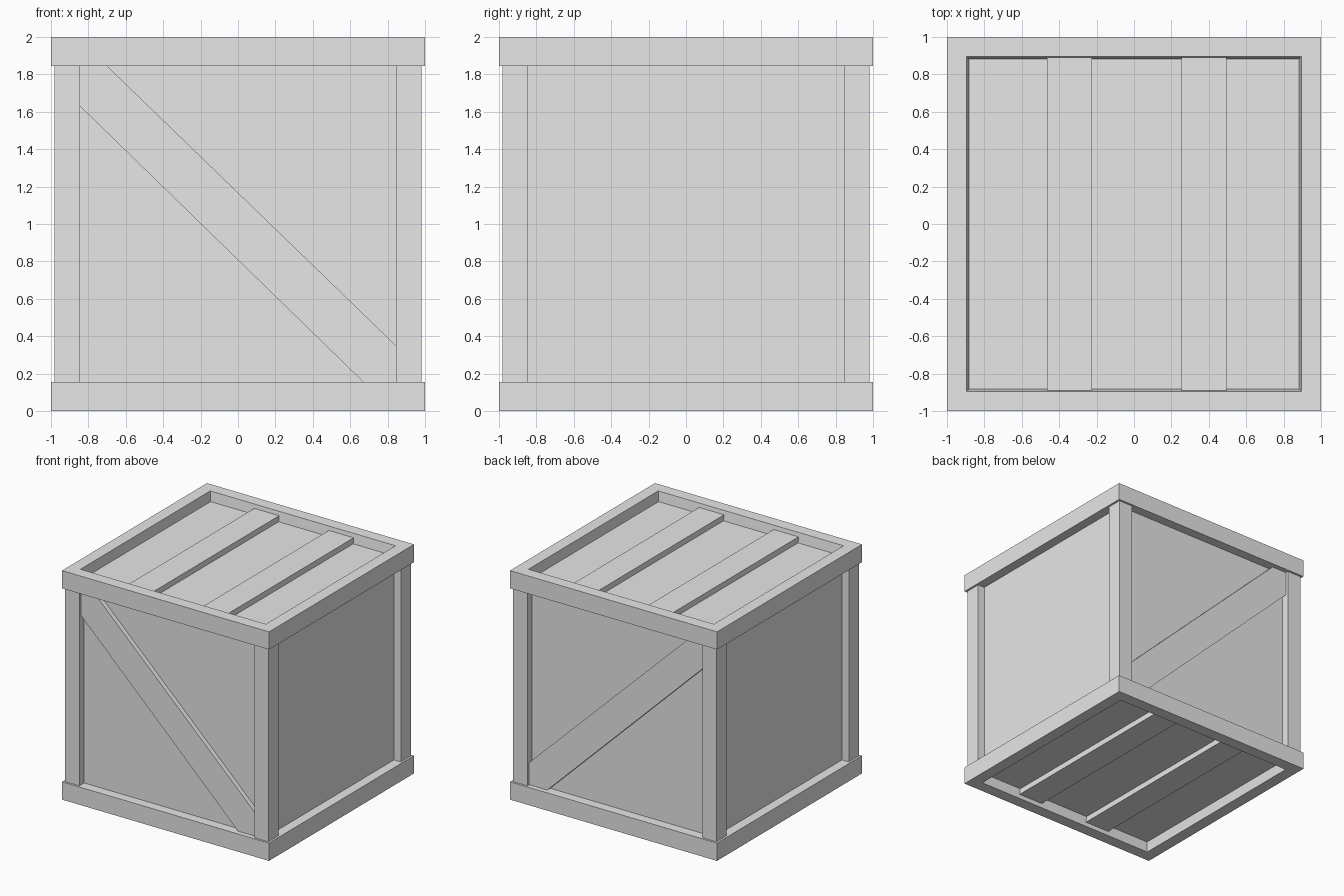
import bpy
import bmesh

old = bpy.data.objects.get("Cube")
if old:
    bpy.data.objects.remove(old, do_unlink=True)

# One plain grey for the whole crate
GREY = (0.8, 0.8, 0.8, 1.0)
grey = bpy.data.materials.new("plain_grey")
grey.use_nodes = True
grey.diffuse_color = GREY
grey.node_tree.nodes["Principled BSDF"].inputs["Base Color"].default_value = GREY


def finish(name, bm):
    bmesh.ops.recalc_face_normals(bm, faces=bm.faces)
    mesh = bpy.data.meshes.new(name)
    bm.to_mesh(mesh)
    bm.free()
    mesh.materials.append(grey)
    obj = bpy.data.objects.new(name, mesh)
    bpy.context.scene.collection.objects.link(obj)
    return obj


def box(name, low, high):
    bm = bmesh.new()
    bmesh.ops.create_cube(bm, size=1)
    for v in bm.verts:
        v.co = [a + (b - a) * (c + 0.5) for a, b, c in zip(low, high, v.co)]
    return finish(name, bm)


def square_frame(name, profile):
    """Carry a closed (half width, height) profile around a square."""
    bm = bmesh.new()
    corners = [(-1, -1), (1, -1), (1, 1), (-1, 1)]
    rings = [[bm.verts.new((sx * h, sy * h, z)) for sx, sy in corners]
             for h, z in profile]
    for a, b in zip(rings, rings[1:] + rings[:1]):
        for i in range(4):
            j = (i + 1) % 4
            bm.faces.new((a[i], a[j], b[j], b[i]))
    return finish(name, bm)


def plate(name, outline, y0, y1):
    """Extrude an (x, z) outline from y0 to y1."""
    bm = bmesh.new()
    face = bm.faces.new([bm.verts.new((x, y0, z)) for x, z in outline])
    new = bmesh.ops.extrude_face_region(bm, geom=[face])["geom"]
    verts = [g for g in new if isinstance(g, bmesh.types.BMVert)]
    bmesh.ops.translate(bm, verts=verts, vec=(0, y1 - y0, 0))
    return finish(name, bm)


PANEL, POST_IN, POST_OUT = 0.916, 0.845, 0.982
RIM, DECK, SLAT = 0.155, 0.085, 0.035

# Recessed panels on all six sides
box("panel_core", (-PANEL, -PANEL, DECK), (PANEL, PANEL, 2 - DECK))

# Rims and slats, the same at top and bottom
rim_profile = [(1, 0), (1, RIM), (0.88, RIM), (0.882, DECK), (0.895, 0)]
slat_spans = {"right": (-0.465, -0.225), "left": (0.255, 0.495)}
for end in ("bottom", "top"):
    def level(z):
        return 2 - z if end == "top" else z
    square_frame(end + "_rim", [(h, level(z)) for h, z in rim_profile])
    z0, z1 = sorted((level(SLAT), level(DECK + 0.02)))
    for side, (x0, x1) in slat_spans.items():
        box(f"{end}_{side}_slat", (x0, -0.889, z0), (x1, 0.889, z1))

# Corner posts
for y_name, sy in (("front", -1), ("back", 1)):
    for x_name, sx in (("right", -1), ("left", 1)):
        xs = sorted((sx * POST_IN, sx * POST_OUT))
        ys = sorted((sy * POST_IN, sy * POST_OUT))
        box(f"{y_name}_{x_name}_post", (xs[0], ys[0], RIM), (xs[1], ys[1], 2 - RIM))

# Diagonal braces, cut to fit between posts and rims
brace = [(-POST_IN, 1.63), (-POST_IN, 2 - RIM), (-0.70, 2 - RIM),
         (POST_IN, 0.35), (POST_IN, RIM), (0.67, RIM)]
for y_name, sy in (("front", -1), ("back", 1)):
    plate(y_name + "_brace", brace, sy * 0.90, sy * 0.957)
